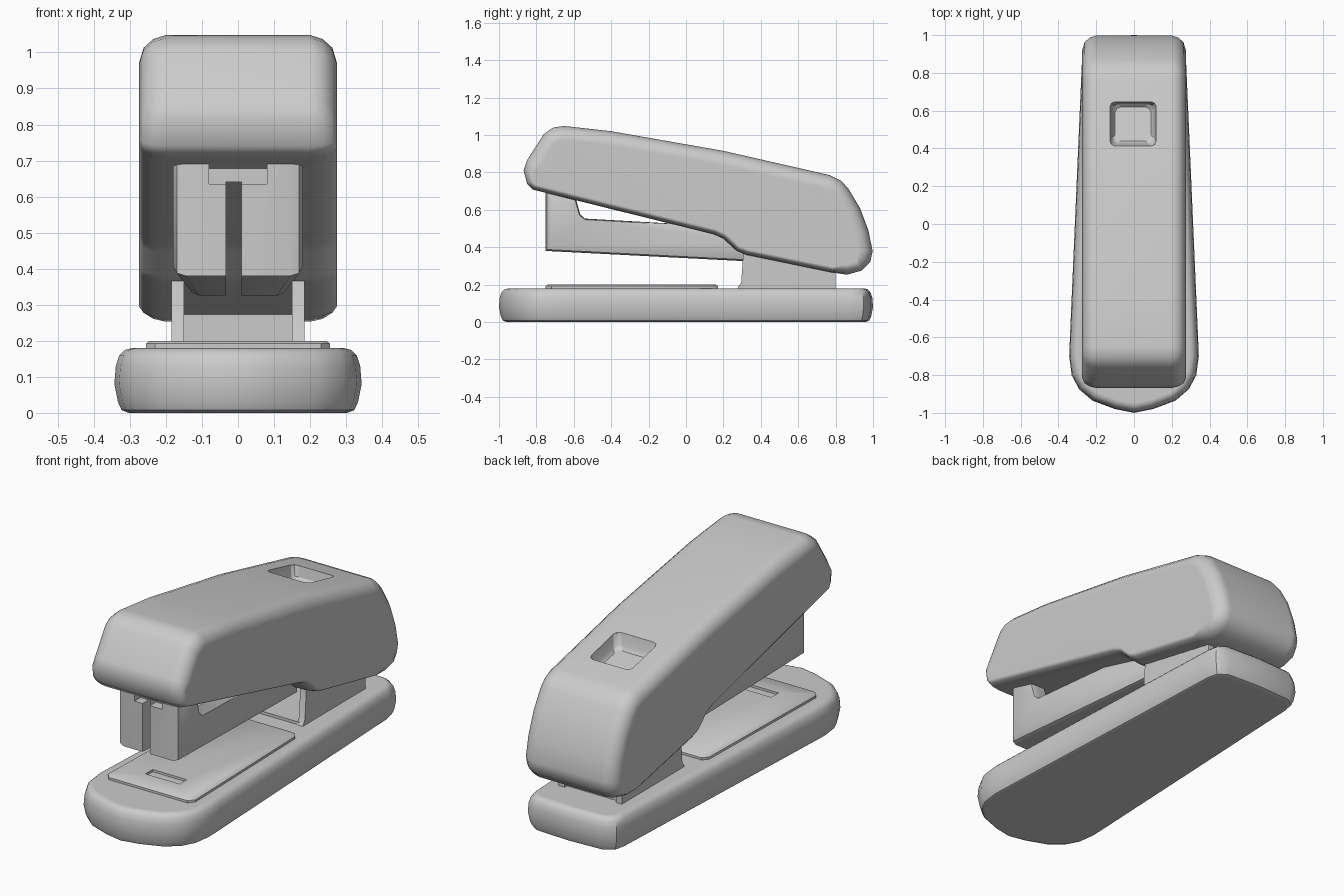
import bpy, bmesh, math
from mathutils import Vector

if "Cube" in bpy.data.objects:
    bpy.data.objects.remove(bpy.data.objects["Cube"])

grey = bpy.data.materials.new("plain grey")
grey.diffuse_color = (0.6, 0.6, 0.6, 1)
grey.use_nodes = True
grey.node_tree.nodes["Principled BSDF"].inputs["Base Color"].default_value = grey.diffuse_color


def inset(pts, amounts):
    """Mitred inward offset of a counter-clockwise outline."""
    out = []
    n = len(pts)
    for i in range(n):
        p = Vector(pts[i])
        a = (p - Vector(pts[i - 1])).normalized()
        b = (Vector(pts[(i + 1) % n]) - p).normalized()
        na, nb = Vector((-a.y, a.x)), Vector((-b.y, b.x))
        out.append(p + (na + nb) * (amounts[i] / max(1 + na.dot(nb), 0.4)))
    return out


def loft(name, outline, layers, place, weights=None, angle=40):
    """Skin through copies of an outline; layers are (depth, inset)."""
    weights = weights or [1] * len(outline)
    bm = bmesh.new()
    rings = []
    for w, d in layers:
        ring = inset(outline, [d * k for k in weights])
        rings.append([bm.verts.new(place(p.x, p.y, w)) for p in ring])
    n = len(outline)
    for r, s in zip(rings, rings[1:]):
        for i in range(n):
            j = (i + 1) % n
            bm.faces.new((r[i], r[j], s[j], s[i]))
    bm.faces.new(rings[0][::-1])
    bm.faces.new(rings[-1])
    bmesh.ops.recalc_face_normals(bm, faces=bm.faces)
    return finish(name, bm, angle)


def finish(name, bm, angle=40):
    me = bpy.data.meshes.new(name)
    bm.to_mesh(me)
    bm.free()
    me.materials.append(grey)
    ob = bpy.data.objects.new(name, me)
    bpy.context.collection.objects.link(ob)
    smooth(ob, angle)
    return ob


def smooth(ob, angle=40):
    bpy.ops.object.select_all(action='DESELECT')
    ob.select_set(True)
    bpy.context.view_layer.objects.active = ob
    bpy.ops.object.shade_smooth_by_angle(angle=math.radians(angle))


def box(name, x, y, z, bevel=0.0):
    bm = bmesh.new()
    bmesh.ops.create_cube(bm, size=1)
    for v in bm.verts:
        v.co = [lo + (c + 0.5) * (hi - lo) for c, (lo, hi) in zip(v.co, (x, y, z))]
    if bevel:
        bmesh.ops.bevel(bm, geom=bm.edges[:], offset=bevel, segments=2,
                        profile=0.5, affect='EDGES')
    return finish(name, bm)


def cut(ob, cutter):
    mod = ob.modifiers.new("cut", 'BOOLEAN')
    mod.operation, mod.solver, mod.object = 'DIFFERENCE', 'EXACT', cutter
    bpy.ops.object.select_all(action='DESELECT')
    bpy.context.view_layer.objects.active = ob
    ob.select_set(True)
    bpy.ops.object.modifier_apply(modifier=mod.name)
    bpy.data.objects.remove(cutter)
    smooth(ob)


def weighted(ob):
    mod = ob.modifiers.new("even shading", 'WEIGHTED_NORMAL')
    mod.keep_sharp = True


def across(u, v, w):      # side profile, extruded along x
    return (w, u, v)


def upward(u, v, w):      # plan outline, extruded along z
    return (u, v, w)


def both(half):           # mirror layers about the middle
    return [(-w, d) for w, d in reversed(half)] + half


# base: tapered plan with rounded rim
right = [(0.1, -0.98), (0.22, -0.935), (0.29, -0.875), (0.33, -0.8), (0.343, -0.7),
         (0.34, -0.62), (0.275, 0.88), (0.26, 0.95), (0.2, 0.99)]
plan = [(0, -1)] + right + [(0, 1)] + [(-x, y) for x, y in reversed(right)]
base = loft("base", plan, [(0, 0.04), (0.008, 0.02), (0.03, 0.01), (0.08, 0), (0.13, 0.004),
                           (0.16, 0.014), (0.175, 0.03), (0.18, 0.05)], upward)
weighted(base)

# anvil plate with its shallow crimping groove
plate_outline = [(-0.23, -0.75), (0.23, -0.75), (0.255, -0.72), (0.235, 0.14), (0.21, 0.17),
                 (-0.21, 0.17), (-0.235, 0.14), (-0.255, -0.72)]
plate = loft("anvil_plate", plate_outline, [(0.17, 0), (0.192, 0), (0.2, 0.01)], upward)
cut(plate, box("groove_cutter", (-0.1, 0.1), (-0.63, -0.57), (0.188, 0.25)))

# hinge bracket: two cheeks, a rear wall and a floor
cheek = [(0.27, 0.17), (0.8, 0.17), (0.8, 0.3), (0.6, 0.42), (0.31, 0.42), (0.295, 0.21)]
for side, lo in (("left", -0.185), ("right", 0.15)):
    loft(side + "_bracket_cheek", cheek, [(lo, 0), (lo + 0.035, 0)], across)
box("bracket_rear_wall", (-0.16, 0.16), (0.74, 0.78), (0.17, 0.32))
box("bracket_floor", (-0.16, 0.16), (0.28, 0.78), (0.17, 0.195))

# staple magazine: hollow channel with a tall slotted nose
side = [(-0.75, 0.38), (0.32, 0.325), (0.32, 0.46), (-0.05, 0.525), (-0.54, 0.553),
        (-0.565, 0.575), (-0.61, 0.73), (-0.75, 0.73)]
magazine = loft("staple_magazine", side, both([(0.145, 0), (0.17, 0.008), (0.182, 0.03)]),
                lambda u, v, w: (w * (1 - 0.24 * (u + 0.75)), u, v),
                weights=[1, 1, 1, 0.2, 0.2, 0.2, 0.2, 1])
cut(magazine, box("cavity_cutter", (-0.095, 0.095), (-0.68, 0.5), (0.43, 0.9)))
cut(magazine, box("slot_cutter", (-0.033, 0.01), (-0.9, 0.5), (0.2, 0.64)))
cut(magazine, box("notch_cutter", (-0.08, 0.08), (-0.9, -0.7), (0.635, 0.9)))

# upper handle: side profile with softly rounded flanks
top = [(-0.82, 0.708), (0.15, 0.468), (0.2, 0.445), (0.27, 0.38), (0.32, 0.36), (0.78, 0.265),
       (0.86, 0.253), (0.94, 0.275), (0.985, 0.32), (0.998, 0.38), (0.975, 0.49), (0.93, 0.61),
       (0.87, 0.71), (0.83, 0.755), (0.77, 0.785), (0.2, 0.915), (-0.4, 1.02), (-0.65, 1.048),
       (-0.71, 1.04), (-0.76, 1.005), (-0.85, 0.865), (-0.868, 0.81), (-0.85, 0.74)]
handle = loft("handle", top, both([(0.2, 0), (0.235, 0.011), (0.262, 0.035), (0.274, 0.075)]),
              across, weights=[0.4] * 6 + [0.7] * 2 + [1] * 13 + [0.7, 0.5])

# tapered square recess in the handle top, following its slope
square = [(-0.13, -0.125), (0.13, -0.125), (0.13, 0.125), (-0.13, 0.125)]
tilt = -0.222
recess = loft("recess_cutter", square, [(-0.075, 0.035), (-0.06, 0.02), (0.0, 0.008), (0.03, 0)],
              lambda u, v, w: (u - 0.005, v + 0.53, 0.84 + w + v * tilt))
bm = bmesh.new()
bm.from_mesh(recess.data)
edges = [e for e in bm.edges if abs(e.verts[0].co.z - e.verts[1].co.z) > 0.005
         and (e.verts[0].co - e.verts[1].co).length < 0.1]
bmesh.ops.bevel(bm, geom=edges, offset=0.025, segments=2, profile=0.5, affect='EDGES')
bm.to_mesh(recess.data)
bm.free()
cut(handle, recess)
weighted(handle)
